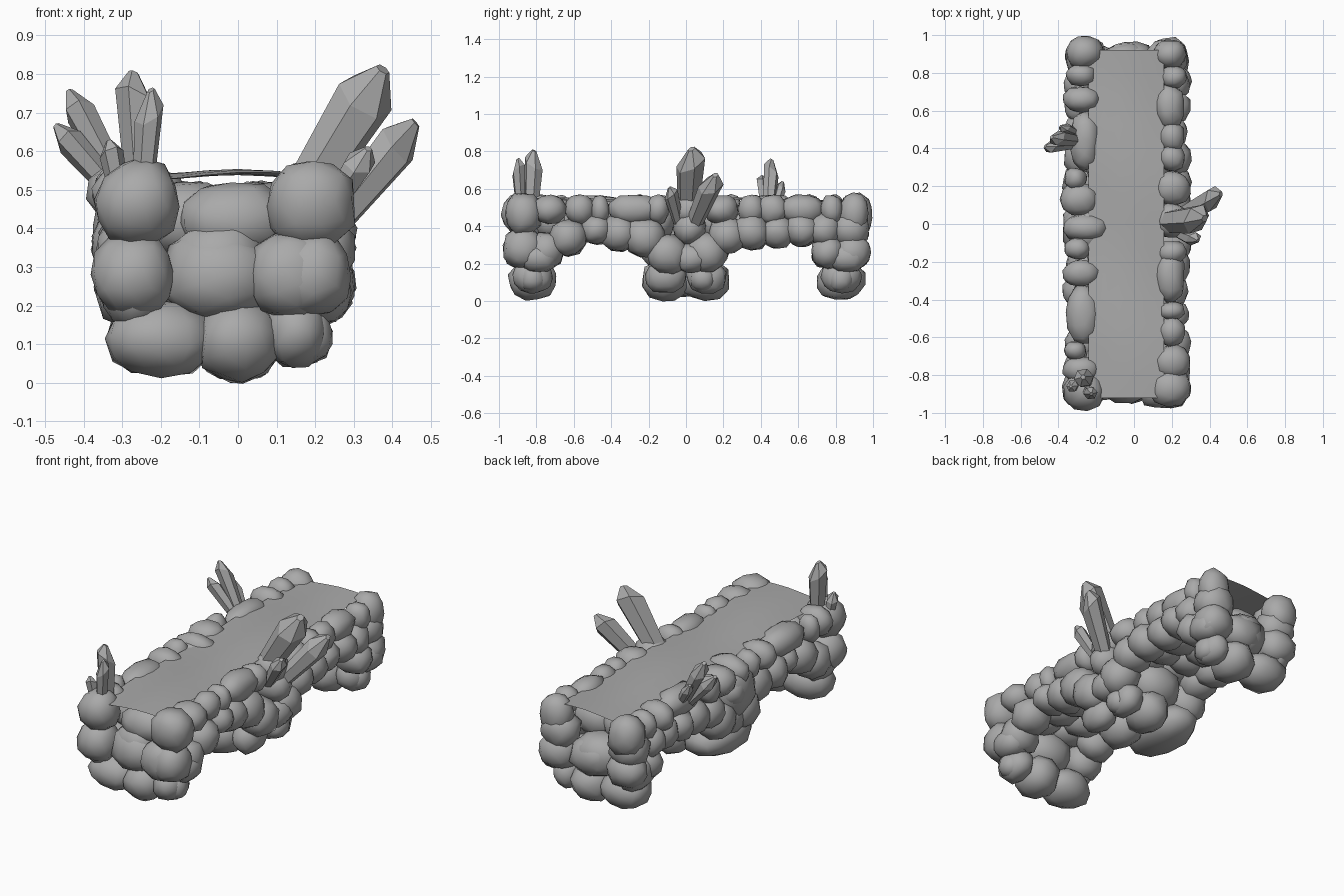
import bpy
import bmesh
import math
import random
from mathutils import Vector, Matrix

random.seed(7)

default_cube = bpy.data.objects.get("Cube")
if default_cube:
    bpy.data.objects.remove(default_cube, do_unlink=True)


def make_material(name, value):
    material = bpy.data.materials.new(name)
    material.use_nodes = True
    colour = (value, value, value, 1)
    material.diffuse_color = colour
    material.node_tree.nodes["Principled BSDF"].inputs["Base Color"].default_value = colour
    return material


stone_grey = make_material("stone grey", 0.4)


def finish(bm, name, smooth_angle=None):
    """Turn a bmesh into a named object, smooth shaded below the given angle."""
    bmesh.ops.recalc_face_normals(bm, faces=bm.faces[:])
    mesh = bpy.data.meshes.new(name)
    bm.to_mesh(mesh)
    bm.free()
    mesh.materials.append(stone_grey)
    item = bpy.data.objects.new(name, mesh)
    bpy.context.collection.objects.link(item)
    if smooth_angle:
        bpy.ops.object.select_all(action="DESELECT")
        item.select_set(True)
        bpy.context.view_layer.objects.active = item
        bpy.ops.object.shade_smooth_by_angle(angle=math.radians(smooth_angle))


def add_rock(bm, centre, radii):
    """Add one chunky low-poly boulder with an uneven surface."""
    turn = Matrix.Rotation(random.uniform(0, math.tau), 3, Vector((1, 2, 3)).normalized())
    verts = bmesh.ops.create_icosphere(bm, subdivisions=2, radius=1)["verts"]
    for vert in verts:
        direction = turn @ vert.co.normalized()
        blocky = sum(abs(c) ** 2.35 for c in direction) ** (-1 / 2.35)
        direction *= blocky * random.uniform(0.93, 1.05)
        vert.co = Vector(c + d * r for c, d, r in zip(centre, direction, radii))


def add_crystal(bm, base, tip, radius):
    """Add one six-sided shard with a slanted shoulder and a small blunt tip."""
    base, tip = Vector(base), Vector(tip)
    axis = tip - base
    turn = axis.to_track_quat("Z", "Y")
    rings = []
    for along, scale, slant in ((0, 0.7, 0), (0.79, 1, 0.1), (0.98, 0.25, 0.02)):
        ring = []
        for i in range(6):
            angle = math.tau * i / 6 + radius * 9
            spoke = Vector((math.cos(angle), math.sin(angle), 0)) * radius * scale
            lift = along + slant * math.cos(angle)
            ring.append(bm.verts.new(base + axis * lift + turn @ spoke))
        rings.append(ring)
    bm.faces.new(rings[0])
    bm.faces.new(rings[-1])
    for lower, upper in zip(rings, rings[1:]):
        for i in range(6):
            j = (i + 1) % 6
            bm.faces.new((lower[i], lower[j], upper[j], upper[i]))


# Walkway: a thin, gently uneven sheet
bm = bmesh.new()
bmesh.ops.create_grid(bm, x_segments=5, y_segments=14, size=1)
for vert in bm.verts:
    x, y = vert.co.x * 0.2 - 0.04, vert.co.y * 0.92
    wave = 0.008 * math.sin(y * 7 + x * 5) + 0.006 * math.cos(x * 14)
    vert.co = (x, y, 0.54 + wave)
finish(bm, "walkway", 60)


# Kerb boulders along both edges: x, y, half width, half length
left_kerb = [
    (.19, .90, .09, .08), (.21, .78, .07, .06), (.19, .62, .08, .12),
    (.20, .46, .07, .08), (.20, .35, .07, .07), (.20, .19, .10, .09),
    (.20, .02, .09, .09), (.20, -.15, .08, .06), (.19, -.27, .08, .15),
    (.20, -.46, .07, .05), (.20, -.57, .07, .08), (.20, -.73, .10, .09),
    (.19, -.87, .12, .10),
]
right_kerb = [
    (-.26, .91, .10, .09), (-.28, .79, .08, .06), (-.28, .66, .10, .07),
    (-.26, .44, .08, .16), (-.31, .24, .06, .06), (-.29, .13, .10, .09),
    (-.26, -.02, .12, .07), (-.30, -.13, .07, .06), (-.28, -.26, .10, .07),
    (-.27, -.48, .09, .16), (-.31, -.67, .06, .05), (-.28, -.77, .10, .07),
    (-.26, -.88, .11, .11),
]
for name, kerb in (("left_kerb", left_kerb), ("right_kerb", right_kerb)):
    bm = bmesh.new()
    for x, y, half_width, half_length in kerb:
        corner = abs(y) > 0.85
        height, half_height = (0.465, 0.115) if corner else (0.49, 0.08)
        add_rock(bm, (x, y, height), (half_width, half_length, half_height))
    finish(bm, name, 50)


# Side wall boulders, repeated on both flanks: y, z, radius
wall = [
    (-.87, .28, .11), (-.75, .27, .10), (-.63, .34, .10), (-.48, .38, .08),
    (-.36, .36, .10), (-.22, .34, .11), (-.10, .25, .11), (.02, .39, .09),
    (.11, .26, .11), (.22, .35, .10), (.35, .37, .10), (.49, .37, .09),
    (.62, .38, .09), (.74, .38, .09), (.88, .38, .10), (.76, .26, .09),
    (.89, .26, .10),
]
for name, x in (("left_wall", 0.185), ("right_wall", -0.265)):
    bm = bmesh.new()
    for y, z, radius in wall:
        shift = random.uniform(-0.01, 0.015)
        add_rock(bm, (x + shift, y, z), (0.11, radius, radius))
    finish(bm, name, 50)

# One tall boulder facing the middle pier on the right flank
bm = bmesh.new()
add_rock(bm, (-0.26, -0.03, 0.38), (0.12, 0.15, 0.17))
finish(bm, "right_bulge", 50)


# Rough underside of the two arches
bm = bmesh.new()
for side in (-1, 1):
    for step in range(5):
        y = side * (0.16 + step * 0.14)
        for x in (-0.13, 0.06):
            add_rock(bm, (x, y, 0.42), (0.13, 0.1, 0.1))
finish(bm, "arch_underside", 50)


# Three piers: core, broad feet and a small stone at the outer side
for name, y, spread in (("front_pier", -.82, 0), ("middle_pier", 0, .11), ("back_pier", .83, 0)):
    bm = bmesh.new()
    add_rock(bm, (-0.2, y, 0.115), (0.14, 0.12 + spread, 0.1))
    for dy in sorted({-spread, spread}):
        add_rock(bm, (0, y + dy, 0.11), (0.11, 0.13, 0.11))
        add_rock(bm, (0.15, y + dy, 0.13), (0.08, 0.11, 0.09))
        add_rock(bm, (-0.05, y + dy, 0.28), (0.15, 0.13, 0.12))
    add_rock(bm, (0.18, y + spread * 0.8, 0.12), (0.065, 0.07, 0.07))
    add_rock(bm, (0.21, y + 0.03, 0.23), (0.085, 0.1, 0.08))
    add_rock(bm, (-0.27, y, 0.23), (0.08, 0.12, 0.1))
    finish(bm, name, 50)

# Boulders closing the two ends below the walkway
bm = bmesh.new()
add_rock(bm, (-0.01, -0.8, 0.42), (0.15, 0.1, 0.1))
add_rock(bm, (-0.05, -0.83, 0.31), (0.12, 0.1, 0.11))
add_rock(bm, (0.135, -0.88, 0.28), (0.11, 0.1, 0.11))
add_rock(bm, (-0.02, 0.87, 0.27), (0.13, 0.1, 0.1))
finish(bm, "end_boulders", 50)


# Crystal clusters: base, tip, radius
clusters = {
    "front_crystals": [
        ((-.25, -.83, .45), (-.27, -.81, .81), .052),
        ((-.25, -.88, .45), (-.225, -.90, .765), .036),
        ((-.30, -.85, .45), (-.335, -.86, .63), .032),
    ],
    "right_crystals": [
        ((-.28, .44, .46), (-.44, .46, .76), .042),
        ((-.28, .43, .45), (-.475, .41, .67), .038),
        ((-.28, .47, .47), (-.39, .52, .64), .028),
    ],
    "left_crystals": [
        ((.14, .01, .44), (.38, .03, .82), .078),
        ((.22, .03, .38), (.465, .16, .68), .06),
        ((.22, -.04, .42), (.34, -.09, .61), .04),
    ],
}
for name, shards in clusters.items():
    bm = bmesh.new()
    for base, tip, radius in shards:
        add_crystal(bm, base, tip, radius)
    finish(bm, name)
